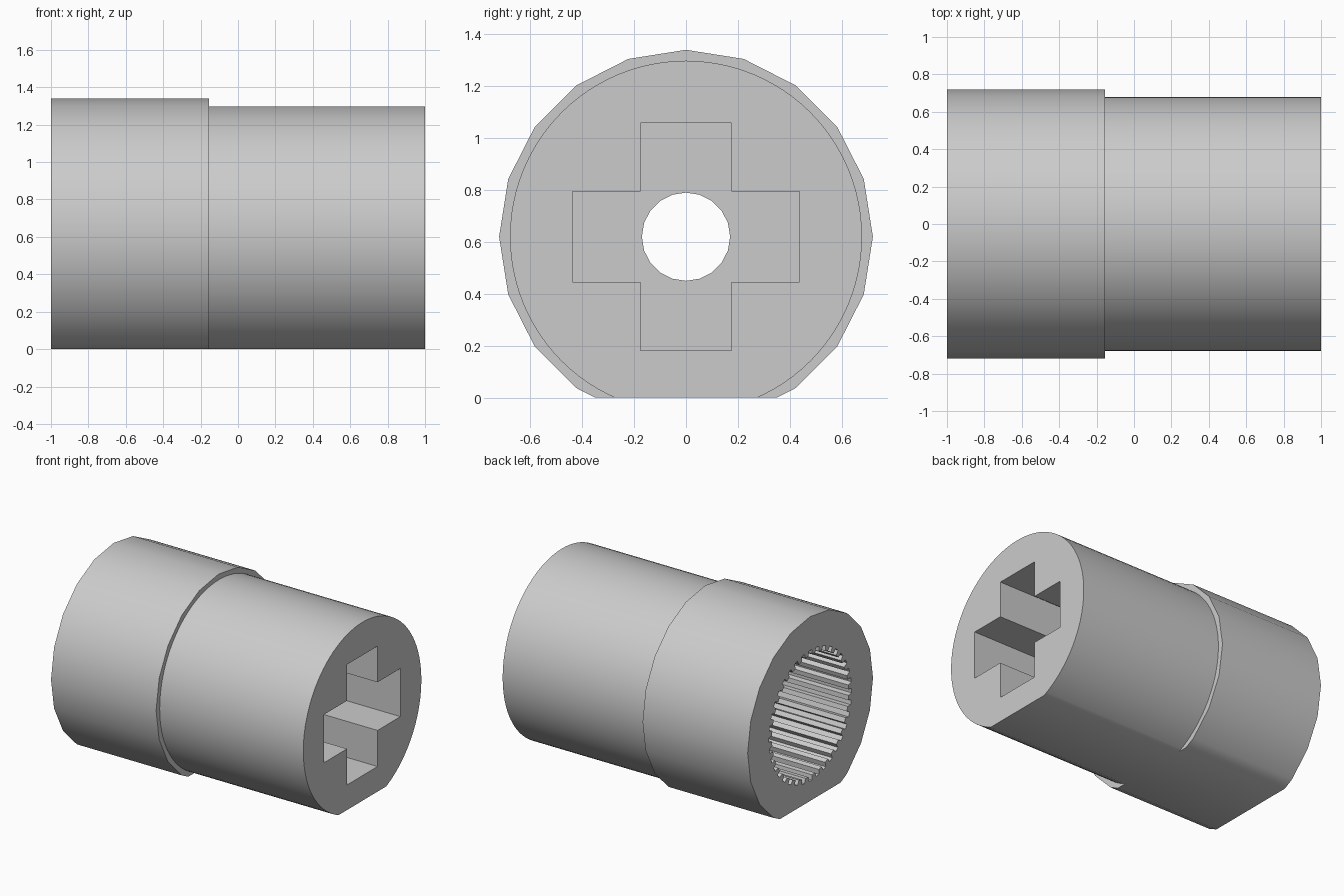
import bpy, bmesh
from math import sin, cos, pi, radians

AXIS_Z = 0.62

if "Cube" in bpy.data.objects:
    bpy.data.objects.remove(bpy.data.objects["Cube"])

grey = bpy.data.materials.new("light grey")
grey.use_nodes = True
colour = (0.6, 0.6, 0.6, 1)
grey.diffuse_color = colour
grey.node_tree.nodes["Principled BSDF"].inputs["Base Color"].default_value = colour


def prism(name, outline, x0, x1):
    """Extrude a (y, z) outline, centred on the axis, from x0 to x1."""
    bm = bmesh.new()
    face = bm.faces.new([bm.verts.new((x0, y, z + AXIS_Z)) for y, z in outline])
    top = bmesh.ops.extrude_face_region(bm, geom=[face])["geom"]
    bmesh.ops.translate(bm, vec=(x1 - x0, 0, 0),
                        verts=[v for v in top if isinstance(v, bmesh.types.BMVert)])
    bmesh.ops.recalc_face_normals(bm, faces=bm.faces)
    mesh = bpy.data.meshes.new(name)
    bm.to_mesh(mesh)
    bm.free()
    mesh.materials.append(grey)
    obj = bpy.data.objects.new(name, mesh)
    bpy.context.collection.objects.link(obj)
    return obj


def ring(radius, sides):
    return [(radius * sin(2 * pi * i / sides), radius * cos(2 * pi * i / sides))
            for i in range(sides)]


def spline_ring(inner, outer, teeth):
    points = []
    for i in range(teeth):
        for offset, r in ((-0.28, inner), (-0.2, outer), (0.2, outer), (0.28, inner)):
            a = 2 * pi * (i + offset) / teeth
            points.append((r * sin(a), r * cos(a)))
    return points


def combine(target, tool, operation):
    mod = target.modifiers.new(tool.name, "BOOLEAN")
    mod.operation = operation
    mod.solver = "EXACT"
    mod.object = tool
    bpy.ops.object.select_all(action="DESELECT")
    bpy.context.view_layer.objects.active = target
    target.select_set(True)
    bpy.ops.object.modifier_apply(modifier=mod.name)
    bpy.data.objects.remove(tool)


# Round shaft with a coarser, slightly wider collar
body = prism("coupling_sleeve", ring(0.678, 96), -0.6, 1)
combine(body, prism("collar", ring(0.72, 20), -1, -0.155), "UNION")

# Flat along the underside
flat = [(-1, -1.5), (1, -1.5), (1, -AXIS_Z), (-1, -AXIS_Z)]
combine(body, prism("underside_flat", flat, -1.2, 1.2), "DIFFERENCE")

# Toothed socket in the collar end
combine(body, prism("toothed_socket", spline_ring(0.44, 0.475, 36), -1.2, -0.155),
        "DIFFERENCE")

# Cross-shaped socket in the shaft end
w, r = 0.175, 0.4375
quarter = [(w, r), (w, w), (r, w)]
cross = []
for _ in range(4):
    cross += quarter
    quarter = [(z, -y) for y, z in quarter]
combine(body, prism("cross_socket", cross, 0.05, 1.2), "DIFFERENCE")

# Bore joining the two sockets
combine(body, prism("bore", ring(0.17, 20), -1.1, 1.1), "DIFFERENCE")

body.select_set(True)
bpy.context.view_layer.objects.active = body
bpy.ops.object.shade_smooth_by_angle(angle=radians(30))
